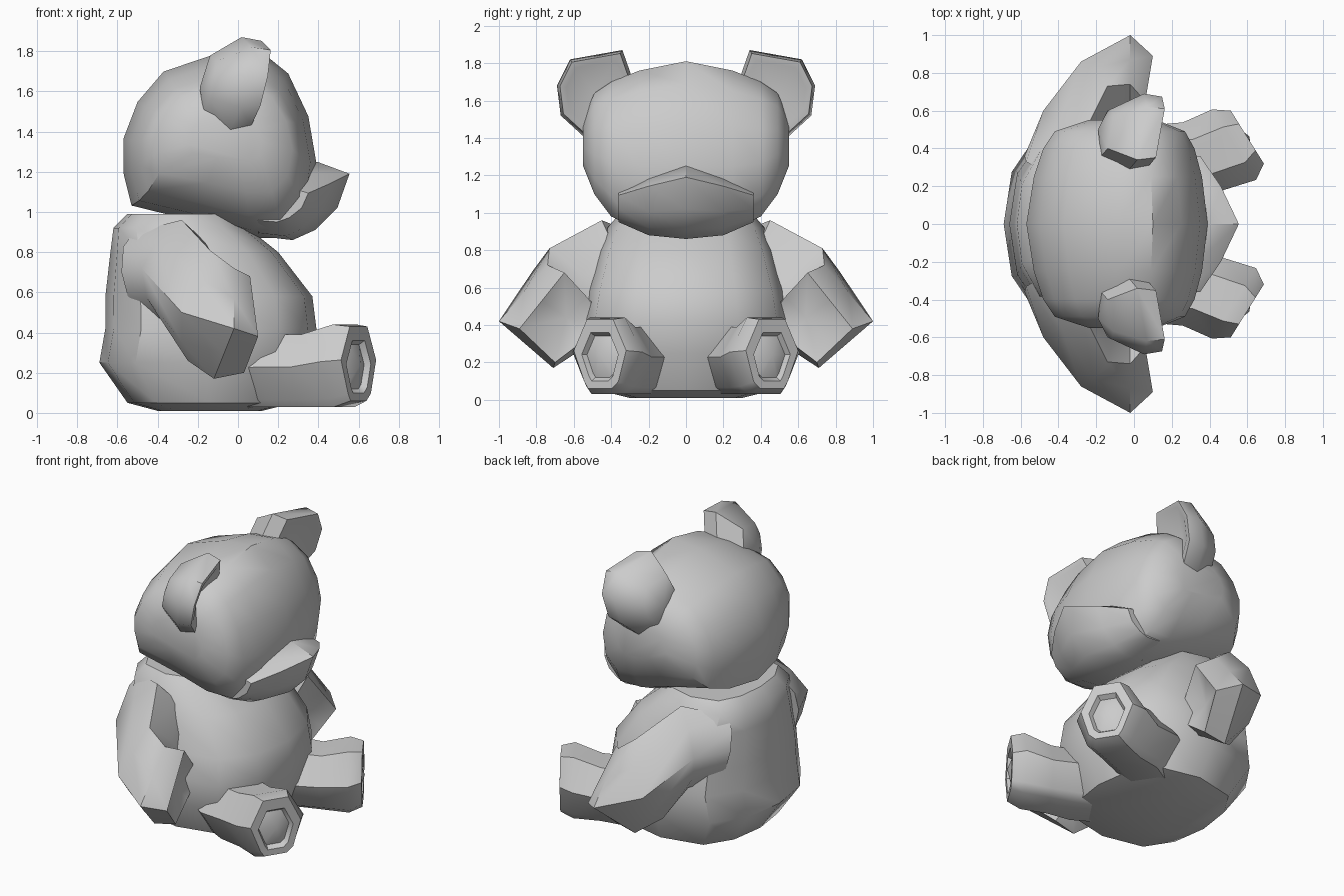
import bpy, bmesh, math
from mathutils import Vector

if "Cube" in bpy.data.objects:
    bpy.data.objects.remove(bpy.data.objects["Cube"])


def loft(name, rings, start=None, end=None, mirror=False, angle=42):
    """Skin a list of equal-length rings; ends close flat or to a point."""
    bm = bmesh.new()
    vr = [[bm.verts.new(p) for p in r] for r in rings]
    n = len(vr[0])
    for a, b in zip(vr, vr[1:]):
        for i in range(n):
            j = (i + 1) % n
            bm.faces.new((a[i], a[j], b[j], b[i]))
    for ring, tip in ((vr[0], start), (vr[-1], end)):
        if tip is None:
            bm.faces.new(ring)
        else:
            t = bm.verts.new(tip)
            for i in range(n):
                bm.faces.new((ring[i], ring[(i + 1) % n], t))
    bmesh.ops.recalc_face_normals(bm, faces=bm.faces)
    me = bpy.data.meshes.new(name)
    bm.to_mesh(me)
    bm.free()
    ob = bpy.data.objects.new(name, me)
    bpy.context.collection.objects.link(ob)
    if mirror:
        m = ob.modifiers.new("Mirror", 'MIRROR')
        m.use_axis = (False, True, False)
    bpy.ops.object.select_all(action='DESELECT')
    ob.select_set(True)
    bpy.context.view_layer.objects.active = ob
    bpy.ops.object.shade_smooth_by_angle(angle=math.radians(angle))
    return ob


def side_loft(name, profile, stations, **kw):
    """Loft a side profile across y; station = (y, x0, x1, z0, z1)."""
    px = [p[0] for p in profile]
    pz = [p[1] for p in profile]
    ax, bx, az, bz = min(px), max(px), min(pz), max(pz)
    full = [(-s[0], *s[1:]) for s in reversed(stations) if s[0] > 0] + stations
    rings = [[(x0 + (x - ax) / (bx - ax) * (x1 - x0), y,
               z0 + (z - az) / (bz - az) * (z1 - z0)) for x, z in profile]
             for y, x0, x1, z0, z1 in full]
    return loft(name, rings, **kw)


# Head
head = [(-.53, 1.04), (-.57, 1.2), (-.57, 1.37), (-.5, 1.55), (-.37, 1.7), (-.1, 1.79),
        (.1, 1.81), (.25, 1.69), (.35, 1.48), (.39, 1.25), (.36, 1.02), (.25, .88),
        (.07, .88), (-.2, .96)]
side_loft("head", head, [(0, -.57, .39, .87, 1.81), (.25, -.53, .36, .91, 1.76),
                         (.4, -.48, .32, .98, 1.70), (.49, -.42, .27, 1.1, 1.64),
                         (.55, -.24, .12, 1.25, 1.5)])

# Muzzle
muzzle = [(.2, 1.2), (.39, 1.25), (.55, 1.19), (.49, 1.02), (.38, .91), (.27, .86), (.1, .88)]
side_loft("muzzle", muzzle, [(0, .1, .555, .86, 1.25), (.2, .1, .46, .88, 1.19),
                             (.36, .1, .35, .95, 1.12)])

# Body: stacked rings of (z, back x, front x, half width)
plan = [(0, 0), (.04, .5), (.17, .87), (.5, 1), (.82, .87), (.96, .5), (1, 0),
        (.96, -.5), (.82, -.87), (.5, -1), (.17, -.87), (.04, -.5)]
levels = [(.01, -.4, .12, .3), (.05, -.55, .28, .46), (.25, -.69, .37, .55),
          (.42, -.66, .39, .56), (.58, -.66, .37, .53), (.8, -.635, .2, .47),
          (.92, -.62, .05, .42), (.99, -.55, -.02, .36)]
loft("body", [[(b + u * (f - b), v * w, z) for u, v in plan] for z, b, f, w in levels])

# Arms: diamond rings sweeping from the shoulder to the dished paw
arm = [[(-.52, .3, .9), (-.58, .36, .7), (-.48, .36, .48), (-.2, .3, .6)],
       [(-.28, .45, .96), (-.48, .6, .72), (-.38, .52, .47), (-.1, .38, .7)],
       [(-.14, .73, .81), (-.28, .86, .5), (-.25, .6, .26), (-.08, .42, .48)],
       [(-.02, .74, .72), (-.02, 1.0, .42), (-.12, .71, .17), (-.02, .42, .36)],
       [(.06, .65, .68), (.1, .89, .38), (.03, .7, .2), (.0, .41, .42)]]


def split_ring(r):
    """Add a slightly bulged point between corners so the limb is rounded."""
    pts = [Vector(p) for p in r]
    c = sum(pts, Vector()) / len(pts)
    out = []
    for i, p in enumerate(pts):
        m = (p + pts[(i + 1) % len(pts)]) / 2
        out += [p, c + (m - c) * 1.2]
    return out


loft("arm", [split_ring(r) for r in arm[:3]] +
     [[q for i, p in enumerate(r) for q in
       (Vector(p), (Vector(p) + Vector(r[(i + 1) % 4])) / 2)] for r in arm[3:]],
     end=(-.03, .64, .44), mirror=True)

# Legs: octagonal rings along the outward axis, with a recessed, domed sole pad
oct_ = [(-.5, 1), (.5, 1), (1, .1), (.6, -.8), (.45, -1), (-.45, -1), (-.7, -.8), (-1, .1)]


def leg_ring(cx, cy, hw, z0, z1):
    a = math.radians(32)
    return [(cx - u * hw * math.sin(a), cy + u * hw * math.cos(a),
             (z0 + z1) / 2 + v * (z1 - z0) / 2) for u, v in oct_]


loft("leg", [leg_ring(.1, .26, .22, .03, .38), leg_ring(.22, .32, .24, .03, .39),
             leg_ring(.37, .36, .21, .03, .39), leg_ring(.53, .42, .22, .03, .44),
             leg_ring(.6, .46, .165, .06, .43), leg_ring(.6, .46, .115, .1, .36),
             leg_ring(.575, .445, .1, .12, .34)],
     end=(.61, .465, .24), mirror=True)

# Ears: tilted heptagons with a rounded back and a hollow front
ear = [(.27, 1.67), (.34, 1.87), (.62, 1.82), (.69, 1.68), (.67, 1.52), (.55, 1.41), (.42, 1.47)]


def ear_ring(x, s):
    return [(x + .22 * s * (z - 1.64) + .22 * s * (y - .49), .49 + s * (y - .49),
             1.64 + s * (z - 1.64)) for y, z in ear]


loft("ear", [ear_ring(-.15, .6), ear_ring(.0, 1), ear_ring(.1, .92), ear_ring(.1, .75)],
     start=(-.19, .5, 1.62), end=(.03, .49, 1.64), mirror=True)
